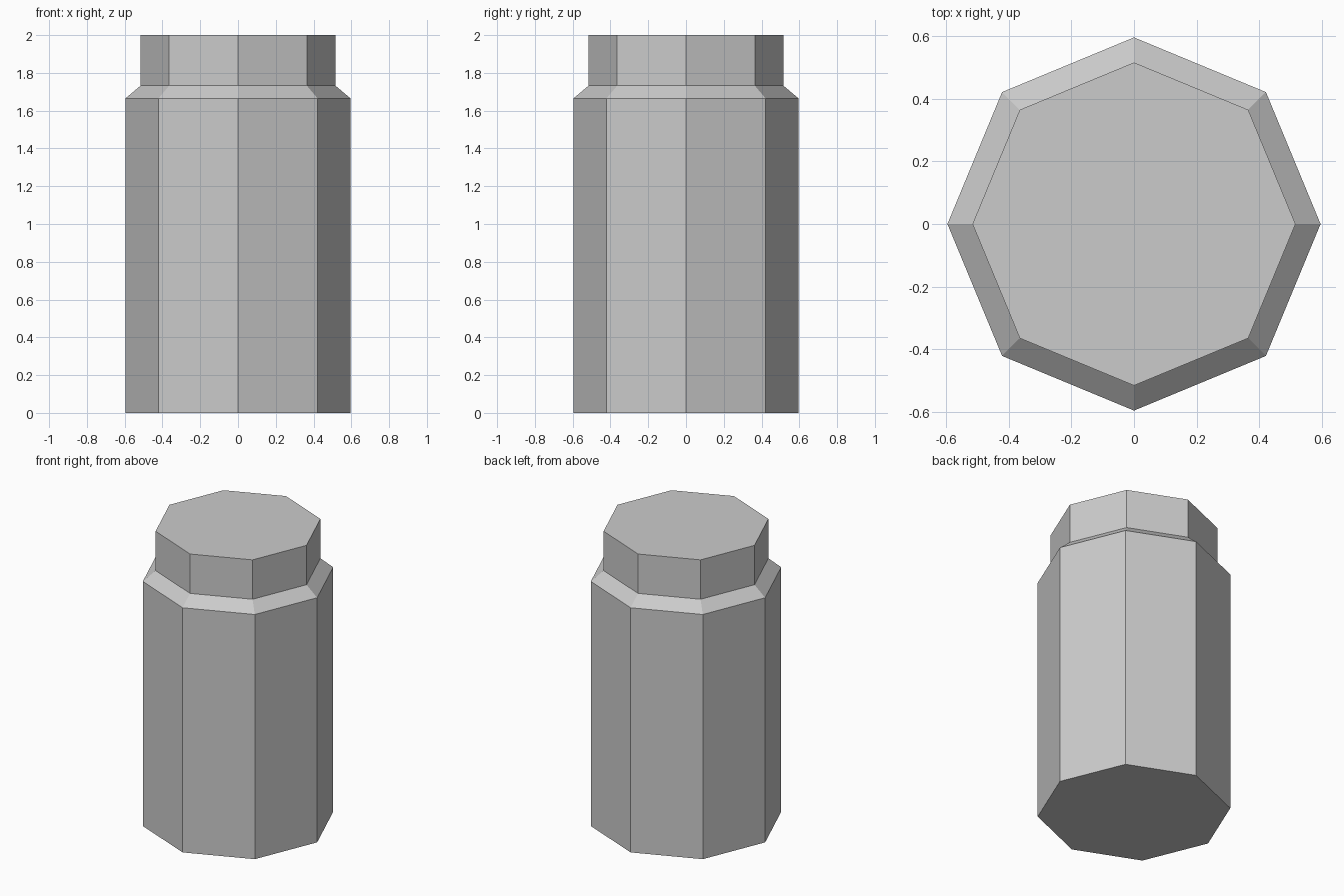
import bpy
import bmesh
from math import cos, sin, tau

if "Cube" in bpy.data.objects:
    bpy.data.objects.remove(bpy.data.objects["Cube"], do_unlink=True)

SIDES = 8
PROFILE = [(0.596, 0), (0.596, 1.665), (0.516, 1.732), (0.516, 2)]  # radius, height

grey = bpy.data.materials.new("plain_grey")
grey.use_nodes = True
colour = (0.6, 0.6, 0.6, 1)
grey.diffuse_color = colour
grey.node_tree.nodes["Principled BSDF"].inputs["Base Color"].default_value = colour

# Eight-sided jar: body, sloped shoulder and narrower neck in one closed shell
bm = bmesh.new()
rings = [[bm.verts.new((r * cos(tau * i / SIDES), r * sin(tau * i / SIDES), z))
          for i in range(SIDES)] for r, z in PROFILE]
for low, high in zip(rings, rings[1:]):
    for i in range(SIDES):
        j = (i + 1) % SIDES
        bm.faces.new((low[i], low[j], high[j], high[i]))
bm.faces.new(rings[0][::-1])
bm.faces.new(rings[-1])

mesh = bpy.data.meshes.new("jar")
bm.to_mesh(mesh)
bm.free()
mesh.materials.append(grey)
jar = bpy.data.objects.new("jar", mesh)
bpy.context.collection.objects.link(jar)
